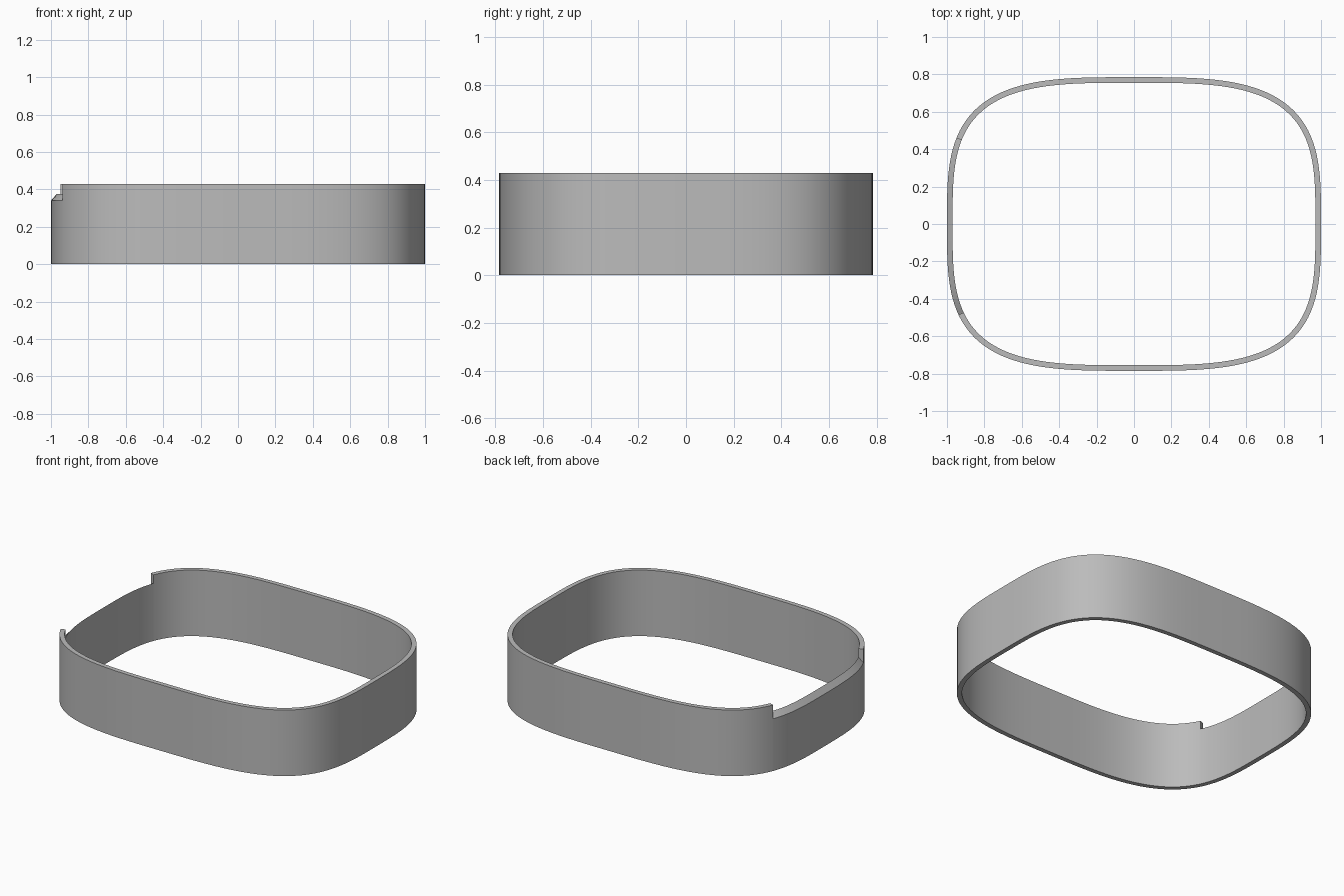
import bpy
import bmesh
from math import cos, sin, pi, atan2
from mathutils import Vector

if "Cube" in bpy.data.objects:
    bpy.data.objects.remove(bpy.data.objects["Cube"], do_unlink=True)

HALF_X, HALF_Y, POWER = 1.0, 0.785, 3.4
WALL, HEIGHT = 0.03, 0.43
NOTCH_OUT, NOTCH_IN = 0.34, 0.375
SEGMENTS = 192

grey = bpy.data.materials.new("mid grey")
grey.use_nodes = True
colour = (0.5, 0.5, 0.5, 1)
grey.diffuse_color = colour
grey.node_tree.nodes["Principled BSDF"].inputs["Base Color"].default_value = colour


def outline(angle):
    """Outer point and inner point of the rounded band at an angle."""
    c, s = cos(angle), sin(angle)
    r = (abs(c / HALF_X) ** POWER + abs(s / HALF_Y) ** POWER) ** (-1 / POWER)
    p = Vector((r * c, r * s, 0))
    grad = [abs(v / h) ** (POWER - 1) / h * (1 if v > 0 else -1)
            for v, h in ((p.x, HALF_X), (p.y, HALF_Y))]
    return p, p - Vector((*grad, 0)).normalized() * WALL


# Notch in the -x wall, between two angles
start = atan2(0.46, -0.95)
end = atan2(-0.49, -0.945) + 2 * pi
steps = [(2 * pi * i / SEGMENTS) for i in range(SEGMENTS)]
stations = [(a, start < a < end) for a in steps]
stations += [(start, False), (start, True), (end, True), (end, False)]
stations.sort(key=lambda st: (st[0], st[1] if st[0] == start else not st[1]))

bm = bmesh.new()


def section(angle, low):
    """Four corners of the wall, with a sloped lower rim in the notch."""
    outer, inner = outline(angle)
    z_out, z_in = (NOTCH_OUT, NOTCH_IN) if low else (HEIGHT, HEIGHT)
    up = Vector((0, 0, 1))
    return [bm.verts.new(p) for p in
            (outer, outer + up * z_out, inner + up * z_in, inner)]


# Band walls and rims; only the upright step is needed at the notch ends
rings = [(a, low, section(a, low)) for a, low in stations]
for i, (a, low, ring) in enumerate(rings):
    b, _, nxt = rings[(i + 1) % len(rings)]
    for k in ([1] if a == b else range(4)):
        j = (k + 1) % 4
        bm.faces.new((ring[k], nxt[k], nxt[j], ring[j]))
bmesh.ops.remove_doubles(bm, verts=bm.verts, dist=1e-5)
bmesh.ops.recalc_face_normals(bm, faces=bm.faces)

mesh = bpy.data.meshes.new("band")
bm.to_mesh(mesh)
bm.free()
mesh.materials.append(grey)
band = bpy.data.objects.new("band", mesh)
bpy.context.collection.objects.link(band)
bpy.context.view_layer.objects.active = band
band.select_set(True)
bpy.ops.object.shade_smooth_by_angle(angle=pi / 6)
